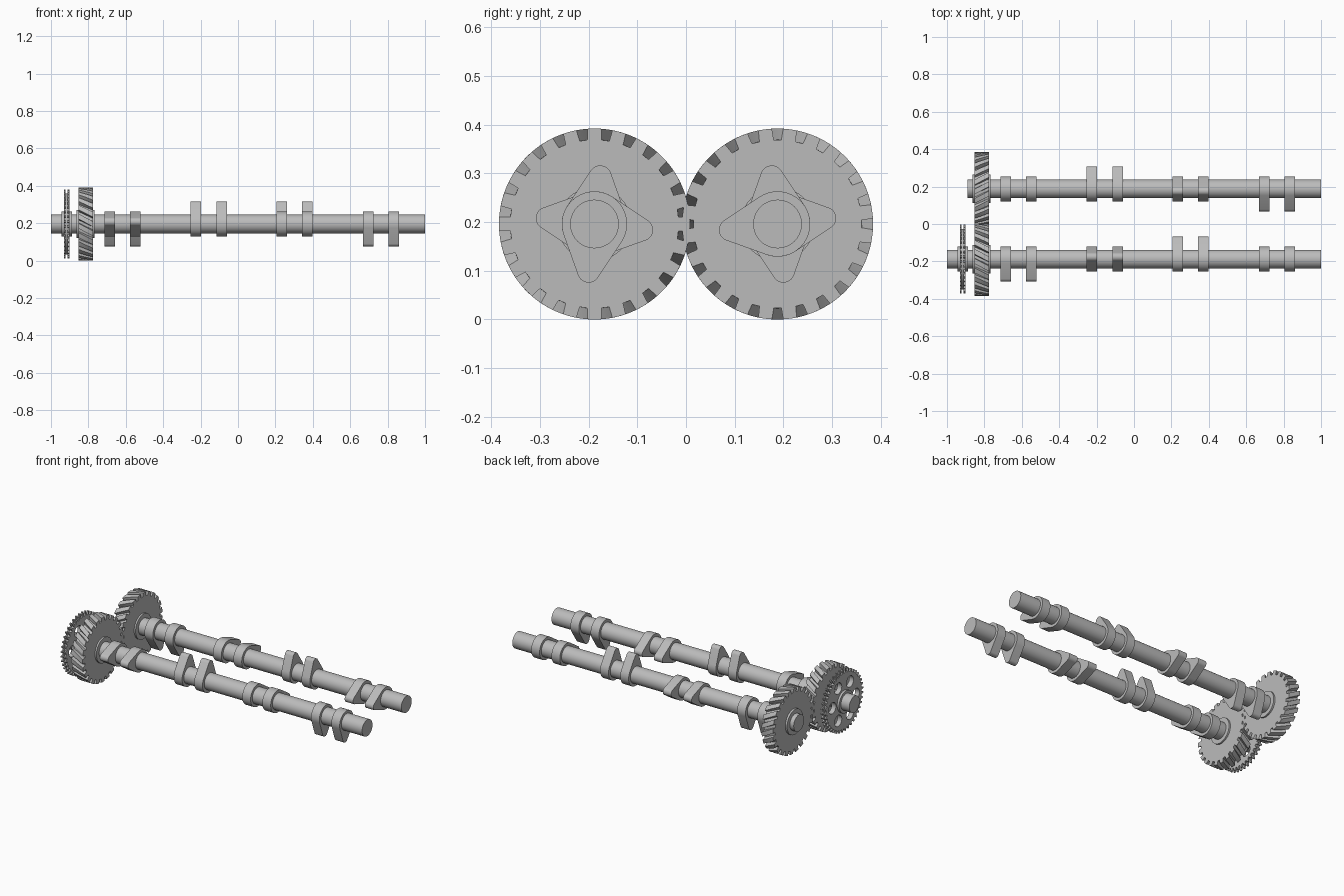
import bpy, bmesh
from math import sin, cos, pi, radians, acos, degrees
from mathutils import Matrix

if "Cube" in bpy.data.objects:
    bpy.data.objects.remove(bpy.data.objects["Cube"], do_unlink=True)

steel = bpy.data.materials.new("grey steel")
steel.use_nodes = True
steel.diffuse_color = (0.5, 0.5, 0.5, 1)
steel.node_tree.nodes["Principled BSDF"].inputs["Base Color"].default_value = steel.diffuse_color

AXIS_Y, AXIS_Z = 0.188, 0.196


def polar(r, deg):
    a = radians(deg)
    return (r * cos(a), r * sin(a))


def circle(r, n=40):
    return [polar(r, 360 * i / n) for i in range(n)]


def toothed(teeth, root, tip, root_half, tip_half, phase=0):
    """Outline with a gap centred on the phase angle; halves are gap half-angles."""
    pts = []
    pitch = 360 / teeth
    for i in range(teeth):
        c = phase + i * pitch
        pts += [polar(tip, c - tip_half), polar(root, c - root_half),
                polar(root, c + root_half), polar(tip, c + tip_half),
                polar(tip, c + pitch / 2)]
    return pts


def finish(name, mesh, y):
    obj = bpy.data.objects.new(name, mesh)
    bpy.context.collection.objects.link(obj)
    obj.location = (0, y, AXIS_Z)
    mesh.materials.clear()
    mesh.materials.append(steel)
    bpy.ops.object.select_all(action='DESELECT')
    obj.select_set(True)
    bpy.context.view_layer.objects.active = obj
    bpy.ops.object.shade_smooth_by_angle(angle=radians(25))
    return obj


def prism(name, outline, x0, x1, y, twist=0, steps=1):
    """Sweep a (y, z) outline along x, turning it so it is untwisted at x1."""
    bm = bmesh.new()
    rings = []
    for s in range(steps + 1):
        t = s / steps
        a = radians(twist * (t - 1))
        rings.append([bm.verts.new((x0 + (x1 - x0) * t,
                                    p * cos(a) - q * sin(a),
                                    p * sin(a) + q * cos(a))) for p, q in outline])
    n = len(outline)
    for lo, hi in zip(rings, rings[1:]):
        for i in range(n):
            j = (i + 1) % n
            bm.faces.new((lo[i], lo[j], hi[j], hi[i]))
    bm.faces.new(rings[0])
    bm.faces.new(rings[-1])
    bmesh.ops.recalc_face_normals(bm, faces=bm.faces)
    mesh = bpy.data.meshes.new(name)
    bm.to_mesh(mesh)
    bm.free()
    return finish(name, mesh, y)


def pierced_plate(name, loops, x, thickness, y):
    """Flat plate with holes, made from a filled curve turned to face along x."""
    curve = bpy.data.curves.new(name, 'CURVE')
    curve.dimensions = '2D'
    curve.fill_mode = 'BOTH'
    curve.extrude = thickness / 2
    for loop in loops:
        spline = curve.splines.new('POLY')
        spline.points.add(len(loop) - 1)
        for pt, (p, q) in zip(spline.points, loop):
            pt.co = (p, q, 0, 1)
        spline.use_cyclic_u = True
    temp = bpy.data.objects.new(name + "_outline", curve)
    bpy.context.collection.objects.link(temp)
    graph = bpy.context.evaluated_depsgraph_get()
    mesh = bpy.data.meshes.new_from_object(temp.evaluated_get(graph))
    bpy.data.objects.remove(temp, do_unlink=True)
    mesh.transform(Matrix.Translation((x, 0, 0)) @ Matrix.Rotation(pi / 2, 4, 'Y'))
    mesh.name = name
    return finish(name, mesh, y)


def cam_outline(direction, base=0.067, nose=0.023, reach=0.098):
    """Base circle and nose circle joined by tangent flanks."""
    k = degrees(acos((base - nose) / reach))
    cy, cz = polar(reach, direction)
    pts = []
    for i in range(13):
        p, q = polar(nose, direction - k + 2 * k * i / 12)
        pts.append((cy + p, cz + q))
    for i in range(29):
        pts.append(polar(base, direction + k + (360 - 2 * k) * i / 28))
    return pts


# Two camshafts: side of the pair, shaft start, nose angle for each pair of cams
CAM_PAIRS = [(-0.685, -0.55), (-0.225, -0.088), (0.235, 0.37), (0.697, 0.833)]
SHAFTS = [("front", -1, -1.0, (173, 83, -7, -97)),
          ("back", 1, -0.89, (-83, 7, 97, 187))]
for label, side, start, noses in SHAFTS:
    y = side * AXIS_Y
    prism(label + "_shaft", circle(0.05), start, 1.0, y)
    for p, (pair, nose) in enumerate(zip(CAM_PAIRS, noses)):
        for c, x in enumerate(pair):
            prism(f"{label}_cam_{p + 1}_{c + 1}", cam_outline(nose), x - 0.028, x + 0.028, y)

    # Meshing helical gears with opposite twist
    phase = 7.5 if side < 0 else 0
    prism(label + "_helical_gear", toothed(24, 0.173, 0.196, 2.6, 3.4, phase),
          -0.852, -0.776, y, twist=-12 * side, steps=8)
    prism(label + "_gear_hub", circle(0.076), -0.864, -0.766, y)

# Double-row chain sprocket on the front shaft
y = -AXIS_Y
holes = []
for i in range(6):
    cy, cz = polar(0.113, 60 * i + 30)
    holes.append([(cy + p, cz + q) for p, q in circle(0.034, 24)])
pierced_plate("sprocket_body", [circle(0.162, 64)] + holes, -0.916, 0.022, y)
teeth = toothed(40, 0.168, 0.185, 1.6, 3.4)
for row, x in (("outer", -0.926), ("inner", -0.906)):
    pierced_plate(f"sprocket_{row}_teeth", [teeth] + holes, x, 0.009, y)
prism("sprocket_hub", circle(0.067), -0.944, -0.888, y)
